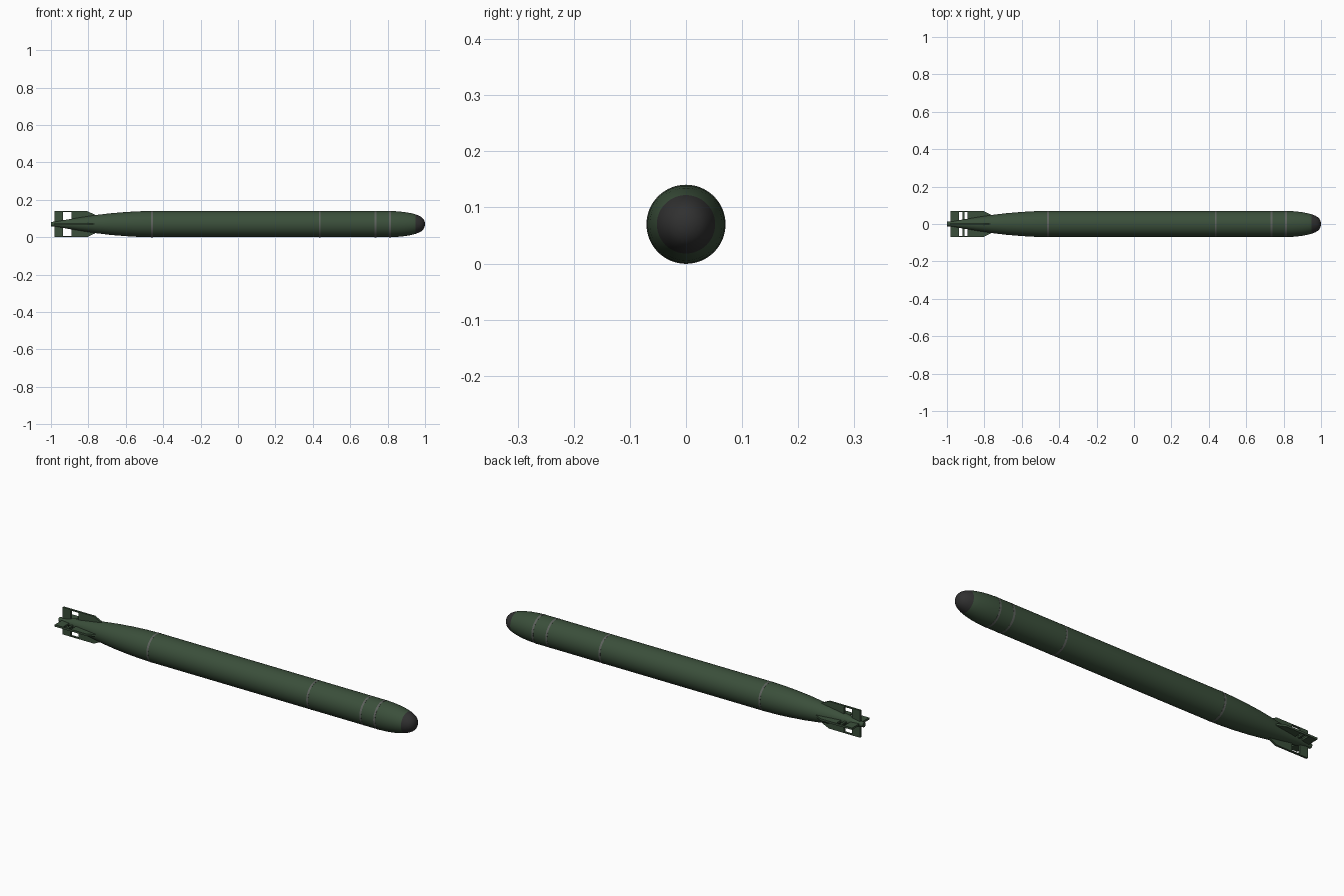
import bpy, bmesh, math
from mathutils import Matrix

if "Cube" in bpy.data.objects:
    bpy.data.objects.remove(bpy.data.objects["Cube"])

AXIS_Z = 0.07


def material(name, rgb):
    m = bpy.data.materials.new(name)
    m.diffuse_color = (*rgb, 1)
    m.use_nodes = True
    m.node_tree.nodes["Principled BSDF"].inputs["Base Color"].default_value = m.diffuse_color
    return m


GREEN = material("dark_green", (0.043, 0.078, 0.043))
BLACK = material("nose_black", (0.03, 0.03, 0.03))
GREY = material("band_grey", (0.11, 0.12, 0.11))


def finish(name, bm, mats):
    bmesh.ops.recalc_face_normals(bm, faces=bm.faces)
    me = bpy.data.meshes.new(name)
    bm.to_mesh(me)
    bm.free()
    for m in mats:
        me.materials.append(m)
    ob = bpy.data.objects.new(name, me)
    ob.location.z = AXIS_Z
    bpy.context.collection.objects.link(ob)
    return ob


def lathe(name, profile, mats, n=64, closed=False):
    """Revolve (x, radius) points about the x axis."""
    bm = bmesh.new()
    vs = [bm.verts.new((x, 0, r)) for x, r in profile]
    es = [bm.edges.new(p) for p in zip(vs, vs[1:])]
    if closed:
        es.append(bm.edges.new((vs[-1], vs[0])))
    bmesh.ops.spin(bm, geom=vs + es, cent=(0, 0, 0), axis=(1, 0, 0),
                   angle=math.tau, steps=n, use_duplicate=False)
    bmesh.ops.remove_doubles(bm, verts=bm.verts, dist=1e-5)
    ob = finish(name, bm, mats)
    bpy.ops.object.select_all(action='DESELECT')
    ob.select_set(True)
    bpy.context.view_layer.objects.active = ob
    bpy.ops.object.shade_smooth_by_angle(angle=math.radians(35))
    return ob


def plate(bm, outline, thick, angle):
    """Flat plate in the x/z plane, turned about the body axis."""
    rot = Matrix.Rotation(angle, 4, 'X')
    f = bm.faces.new([bm.verts.new((x, -thick / 2, z)) for x, z in outline])
    ext = bmesh.ops.extrude_face_region(bm, geom=[f])["geom"]
    new = [v for v in ext if isinstance(v, bmesh.types.BMVert)]
    bmesh.ops.translate(bm, verts=new, vec=(0, thick, 0))
    bmesh.ops.transform(bm, matrix=rot, verts=list(set(new) | set(f.verts)))


# hull with black nose cap
hull = lathe("hull", [
    (1, 0), (0.998, 0.014), (0.992, 0.027), (0.982, 0.037), (0.968, 0.045),
    (0.95, 0.052), (0.925, 0.0585), (0.89, 0.0645), (0.85, 0.0685),
    (0.81, 0.07), (0.44, 0.07), (-0.46, 0.07), (-0.53, 0.0685),
    (-0.6, 0.0645), (-0.68, 0.058), (-0.76, 0.0485), (-0.84, 0.0365),
    (-0.91, 0.025), (-0.96, 0.016), (-0.98, 0.013), (-1, 0.012), (-1, 0)],
    [GREEN, BLACK])
for p in hull.data.polygons:
    p.material_index = int(p.center.x > 0.95)

# joint bands
for i, x in enumerate((-0.46, 0.437, 0.735, 0.813)):
    lathe(f"joint_band_{i + 1}",
          [(x - 0.005, 0.068), (x - 0.005, 0.0705),
           (x + 0.005, 0.0705), (x + 0.005, 0.068)], [GREY], closed=True)

# four tail fins, each with an open window near the back
for i in range(4):
    bm = bmesh.new()
    a = i * math.pi / 2
    plate(bm, [(-0.89, 0.01), (-0.765, 0.03), (-0.765, 0.05),
               (-0.805, 0.069), (-0.89, 0.069)], 0.01, a)
    plate(bm, [(-0.98, 0.005), (-0.935, 0.005),
               (-0.935, 0.069), (-0.98, 0.069)], 0.01, a)
    plate(bm, [(-0.935, 0.064), (-0.89, 0.064),
               (-0.89, 0.069), (-0.935, 0.069)], 0.01, a)
    finish(f"tail_fin_{i + 1}", bm, [GREEN])

# thin horizontal bar through the side windows
for name, a in (("left_bar", math.pi / 2), ("right_bar", -math.pi / 2)):
    bm = bmesh.new()
    plate(bm, [(-0.918, 0.01), (-0.907, 0.01),
               (-0.907, 0.066), (-0.918, 0.066)], 0.008, a)
    finish(name, bm, [GREEN])
